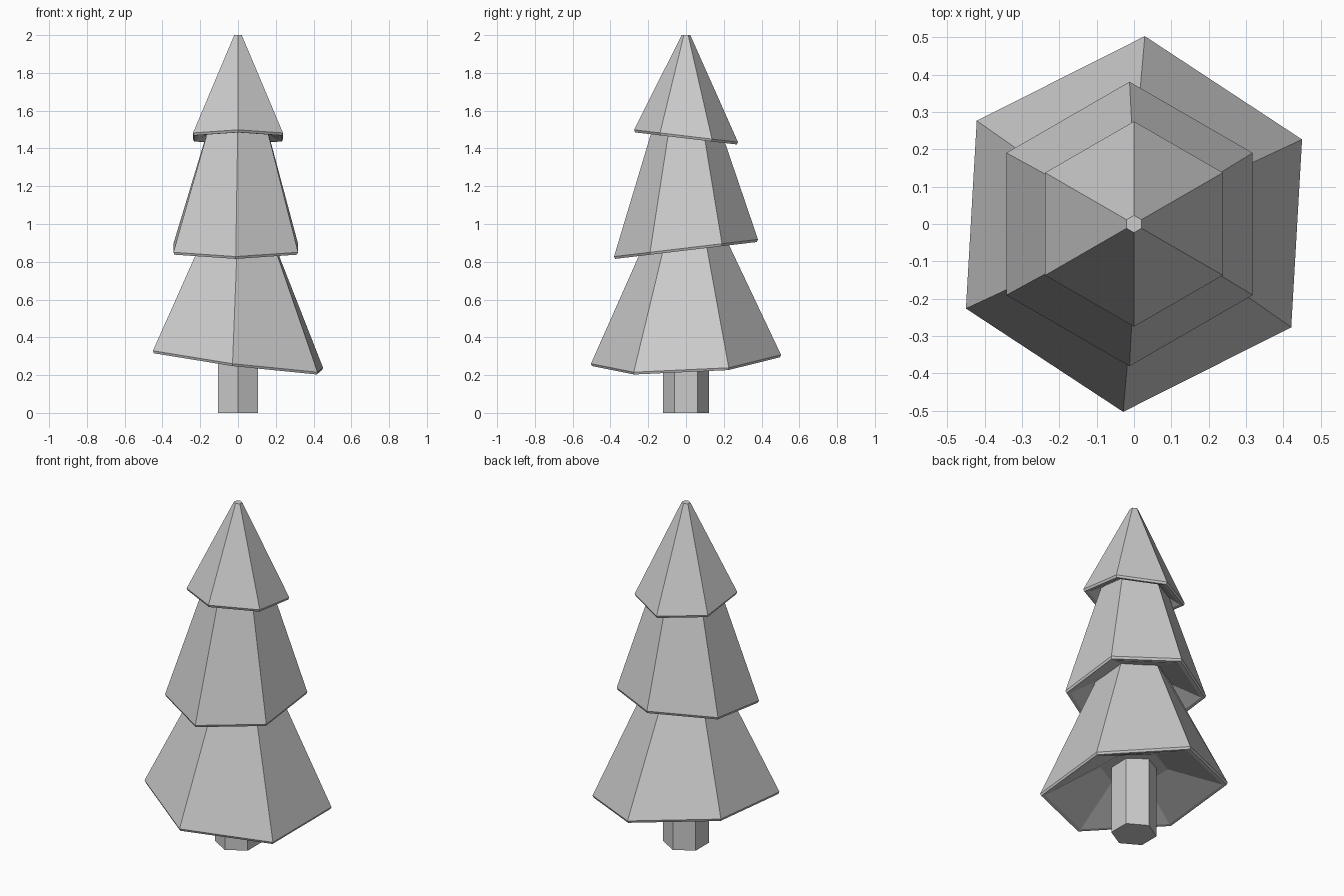
import bpy, bmesh
from math import cos, sin, radians

if "Cube" in bpy.data.objects:
    bpy.data.objects.remove(bpy.data.objects["Cube"])


def ring(bm, r, z, turn=0.0, cx=0.0, slope=(0.0, 0.0)):
    """Six vertices around the axis, lying on a plane with the given slope."""
    verts = []
    for i in range(6):
        a = radians(90 + 60 * i + turn)
        x, y = r * cos(a), r * sin(a)
        verts.append(bm.verts.new((x + cx, y, z + slope[0] * x + slope[1] * y)))
    return verts


def loft(name, ring_specs):
    """Skin a list of hexagonal rings and cap both ends."""
    bm = bmesh.new()
    rings = [ring(bm, *spec) for spec in ring_specs]
    for a, b in zip(rings, rings[1:]):
        for i in range(6):
            j = (i + 1) % 6
            bm.faces.new((a[i], a[j], b[j], b[i]))
    bm.faces.new(rings[0])
    bm.faces.new(rings[-1])
    bmesh.ops.recalc_face_normals(bm, faces=bm.faces[:])
    mesh = bpy.data.meshes.new(name)
    bm.to_mesh(mesh)
    bm.free()
    obj = bpy.data.objects.new(name, mesh)
    bpy.context.collection.objects.link(obj)
    return obj


def tier(name, r, z, top_r, top_z, turn, cx, slope):
    """Tilted skirt of branches: flat tip, thin lip and a shallow hollow below."""
    tilt = (turn, cx, slope)
    hollow_r = r * 0.36
    hollow_z = z + (r - hollow_r) * 0.38
    loft(name, [
        (top_r, top_z),
        (r, z, *tilt),
        (r - 0.006, z - 0.013, *tilt),
        (r - 0.028, z - 0.011, *tilt),
        (hollow_r, hollow_z, 0, 0, (slope[0] * 0.5, slope[1] * 0.5)),
    ])


# Trunk
loft("trunk", [(0.123, 0.0), (0.123, 0.5)])

# Three overlapping branch tiers, each leaning a different way
tier("lower_branches", 0.504, 0.284, 0.175, 1.0, -3.3, 0.0, (-0.127, 0.054))
tier("middle_branches", 0.381, 0.873, 0.149, 1.6, 0.0, -0.012, (0.0, 0.119))
tier("top_branches", 0.275, 1.466, 0.023, 2.0, 0.0, 0.0, (0.0, -0.119))
